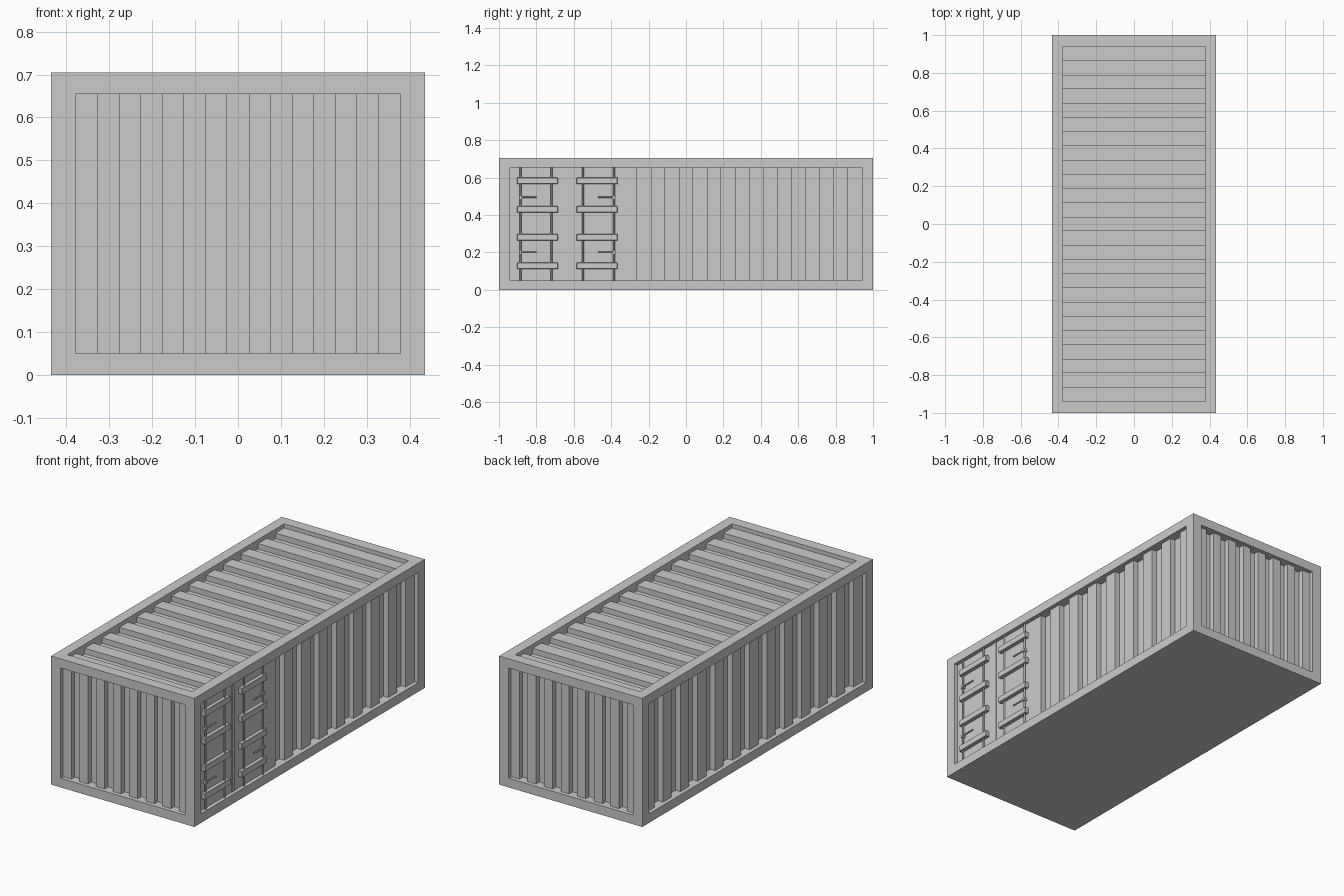
import bpy, bmesh, math
from mathutils import Vector

if "Cube" in bpy.data.objects:
    bpy.data.objects.remove(bpy.data.objects["Cube"])

HX, HY, HZ = 0.435, 1.0, 0.705            # outer half width, half length, height
IX, IY, Z0, Z1 = 0.378, 0.94, 0.05, 0.655  # frame opening limits
RIB, VALLEY, JAMB = 0.022, 0.052, 0.054    # depths below the frame face


def finish(bm, name):
    me = bpy.data.meshes.new(name)
    bm.to_mesh(me)
    bm.free()
    ob = bpy.data.objects.new(name, me)
    bpy.context.collection.objects.link(ob)
    return ob


def box(name, lo, hi, bevel=0):
    bm = bmesh.new()
    bmesh.ops.create_cube(bm, size=1)
    for v in bm.verts:
        v.co = Vector([(a + b) / 2 + c * (b - a) for a, b, c in zip(lo, hi, v.co)])
    if bevel:
        bmesh.ops.bevel(bm, geom=bm.edges[:], offset=bevel, segments=1, affect='EDGES')
    return finish(bm, name)


def cylinder(name, p, q, r):
    p, q = Vector(p), Vector(q)
    bpy.ops.mesh.primitive_cylinder_add(vertices=12, radius=r, depth=(q - p).length,
                                        location=(p + q) / 2)
    ob = bpy.context.object
    ob.name = name
    ob.rotation_euler = (q - p).to_track_quat('Z', 'Y').to_euler()
    bpy.ops.object.shade_smooth_by_angle()
    return ob


# Frame: one box with a framed opening cut into every face but the floor
def build_frame():
    bm = bmesh.new()
    bmesh.ops.create_cube(bm, size=1)
    for v in bm.verts:
        v.co = Vector((v.co.x * 2 * HX, v.co.y * 2 * HY, (v.co.z + 0.5) * HZ))
    bm.normal_update()
    faces = [f for f in bm.faces if f.normal.z > -0.5]
    mid = Vector((0, 0, HZ / 2))
    inner = Vector((IX, IY, (Z1 - Z0) / 2))
    for f in faces:
        n = f.normal.copy()
        bmesh.ops.inset_individual(bm, faces=[f], thickness=0.04)
        for v in f.verts:
            for i in range(3):
                if abs(n[i]) < 0.5:
                    c = mid[i] if i < 2 else (Z0 + Z1) / 2
                    v.co[i] = c + math.copysign(inner[i], v.co[i] - c)
        side = bmesh.ops.extrude_discrete_faces(bm, faces=[f])['faces'][0]
        bmesh.ops.translate(bm, verts=side.verts[:], vec=-n * JAMB)
        bmesh.ops.delete(bm, geom=[side], context='FACES_ONLY')
    bmesh.ops.recalc_face_normals(bm, faces=bm.faces[:])
    return finish(bm, "container_frame")


# Corrugated sheet: square wave along u, swept along v, facing n
def sheet(name, start, u, v, n, count, flat=0):
    start, u, v, n = Vector(start), Vector(u), Vector(v), Vector(n)
    bm = bmesh.new()
    profile = []
    for k in range(count):
        depth = RIB if (k % 2 == 0 or k < flat) else VALLEY
        if profile and profile[-1][1] == depth:
            profile[-1] = ((k + 1) / count, depth)
        else:
            profile += [(k / count, depth), ((k + 1) / count, depth)]
    rows = [[bm.verts.new(start + u * t - n * d + v * s) for s in (0, 1)] for t, d in profile]
    for a, b in zip(rows, rows[1:]):
        f = bm.faces.new((a[0], b[0], b[1], a[1]))
    bm.normal_update()
    if bm.faces[:][0].normal.dot(n) < 0:
        bmesh.ops.reverse_faces(bm, faces=bm.faces[:])
    return finish(bm, name)


build_frame()
up = (0, 0, Z1 - Z0)
sheet("front_wall", (-IX, -HY, Z0), (2 * IX, 0, 0), up, (0, -1, 0), 15)
sheet("back_wall", (-IX, HY, Z0), (2 * IX, 0, 0), up, (0, 1, 0), 15)
sheet("left_wall", (-HX, -IY, Z0), (0, 2 * IY, 0), up, (-1, 0, 0), 25)
sheet("right_wall_with_doors", (HX, -IY, Z0), (0, 2 * IY, 0), up, (1, 0, 0), 25, flat=9)
sheet("roof", (-IX, -IY, HZ), (0, 2 * IY, 0), (2 * IX, 0, 0), (0, 0, 1), 25)

# Doors: seam, cross bars, locking rods and levers, mirrored about the seam
SEAM = -0.635
DX = HX - RIB
box("door_seam", (DX - 0.01, SEAM - 0.01, Z0), (DX + 0.004, SEAM + 0.01, Z1))
for side, label in ((-1, "front"), (1, "rear")):
    def y(d):
        return SEAM + side * d
    a, b = sorted((y(0.05), y(0.269)))
    for i, z in enumerate((0.128, 0.281, 0.43, 0.583)):
        box(f"{label}_door_bar_{i}", (DX - 0.005, a, z - 0.017), (HX - 0.001, b, z + 0.017), 0.002)
    for j, d in enumerate((0.084, 0.25)):
        cylinder(f"{label}_locking_rod_{j}", (DX + 0.009, y(d), Z0), (DX + 0.009, y(d), Z1), 0.005)
    for j, z in enumerate((0.2, 0.495)):
        box(f"{label}_rod_clamp_{j}", (DX - 0.002, y(0.25) - 0.009, z - 0.008),
            (DX + 0.017, y(0.25) + 0.009, z + 0.008))
        cylinder(f"{label}_lever_{j}", (DX + 0.014, y(0.25), z), (DX + 0.014, y(0.165), z), 0.004)
